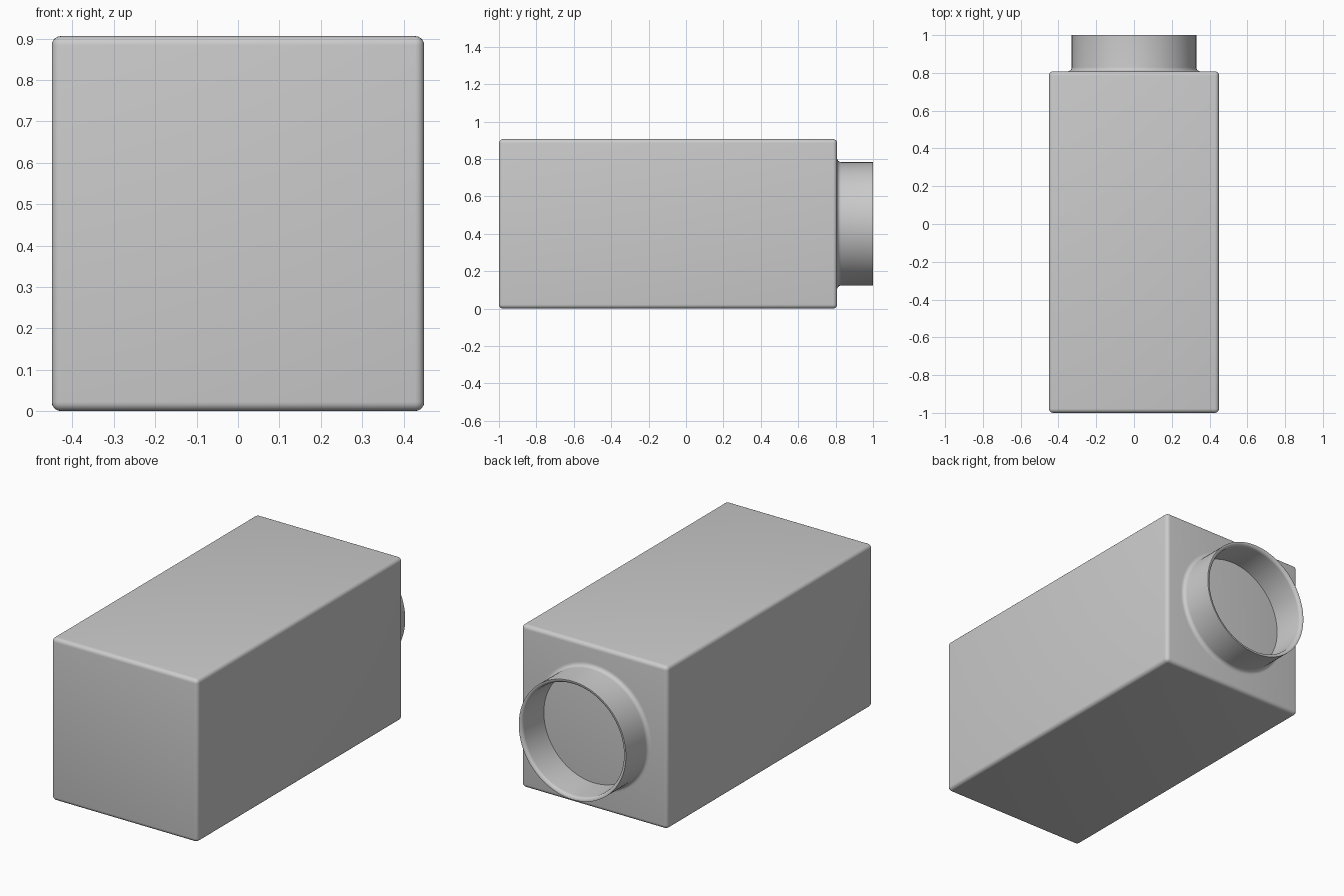
import bpy, bmesh, math

cube = bpy.data.objects.get("Cube")
if cube:
    bpy.data.objects.remove(cube, do_unlink=True)

grey = bpy.data.materials.new("light_grey")
grey.use_nodes = True
colour = (0.6, 0.6, 0.6, 1)
grey.diffuse_color = colour
grey.node_tree.nodes["Principled BSDF"].inputs["Base Color"].default_value = colour

WIDTH, BACK, FRONT = 0.9, 0.808, -1.0
MID_Z = 0.453


def add_object(name, bm):
    mesh = bpy.data.meshes.new(name)
    bm.to_mesh(mesh)
    bm.free()
    obj = bpy.data.objects.new(name, mesh)
    bpy.context.collection.objects.link(obj)
    mesh.materials.append(grey)
    bpy.ops.object.select_all(action="DESELECT")
    obj.select_set(True)
    bpy.context.view_layer.objects.active = obj
    bpy.ops.object.shade_smooth_by_angle(angle=math.radians(35))
    return obj


def arc(r, y, size, start, end, steps=6):
    """Points of a rounded corner centred on (r, y)."""
    angles = [math.radians(start + (end - start) * i / steps) for i in range(steps + 1)]
    return [(r + size * math.cos(a), y + size * math.sin(a)) for a in angles]


# Long box body with rounded edges
bm = bmesh.new()
bmesh.ops.create_cube(bm, size=1)
for v in bm.verts:
    v.co.x *= WIDTH
    v.co.y = BACK if v.co.y > 0 else FRONT
    v.co.z = MID_Z + v.co.z * 2 * MID_Z
bmesh.ops.bevel(bm, geom=bm.edges[:], offset=0.022, segments=5,
                profile=0.5, affect="EDGES")
add_object("box_body", bm)

# Round collar: flared foot, straight wall, rounded inner lip
fillet, lip, outer, inner = 0.022, 0.018, 0.33, 0.31
profile = arc(outer + fillet, BACK + fillet, fillet, 270, 180)
profile += [(outer, 1.0)]
profile += arc(inner + lip, 1.0 - lip, lip, 90, 180)
profile += [(inner, BACK)]
bm = bmesh.new()
verts = [bm.verts.new((r, y, MID_Z)) for r, y in profile]
edges = [bm.edges.new(pair) for pair in zip(verts, verts[1:])]
bmesh.ops.spin(bm, geom=verts + edges, cent=(0, 0, MID_Z), axis=(0, 1, 0),
               angle=math.tau, steps=96, use_merge=True)
bmesh.ops.remove_doubles(bm, verts=bm.verts, dist=0.0001)
bmesh.ops.recalc_face_normals(bm, faces=bm.faces)
# Outward normals: the straight outer wall must face away from the axis
wall = max(bm.faces, key=lambda f: f.calc_area()
           if math.hypot(f.calc_center_median().x, f.calc_center_median().z - MID_Z) > 0.32 else 0)
c = wall.calc_center_median()
if wall.normal.x * c.x + wall.normal.z * (c.z - MID_Z) < 0:
    bmesh.ops.reverse_faces(bm, faces=bm.faces)
add_object("round_collar", bm)
